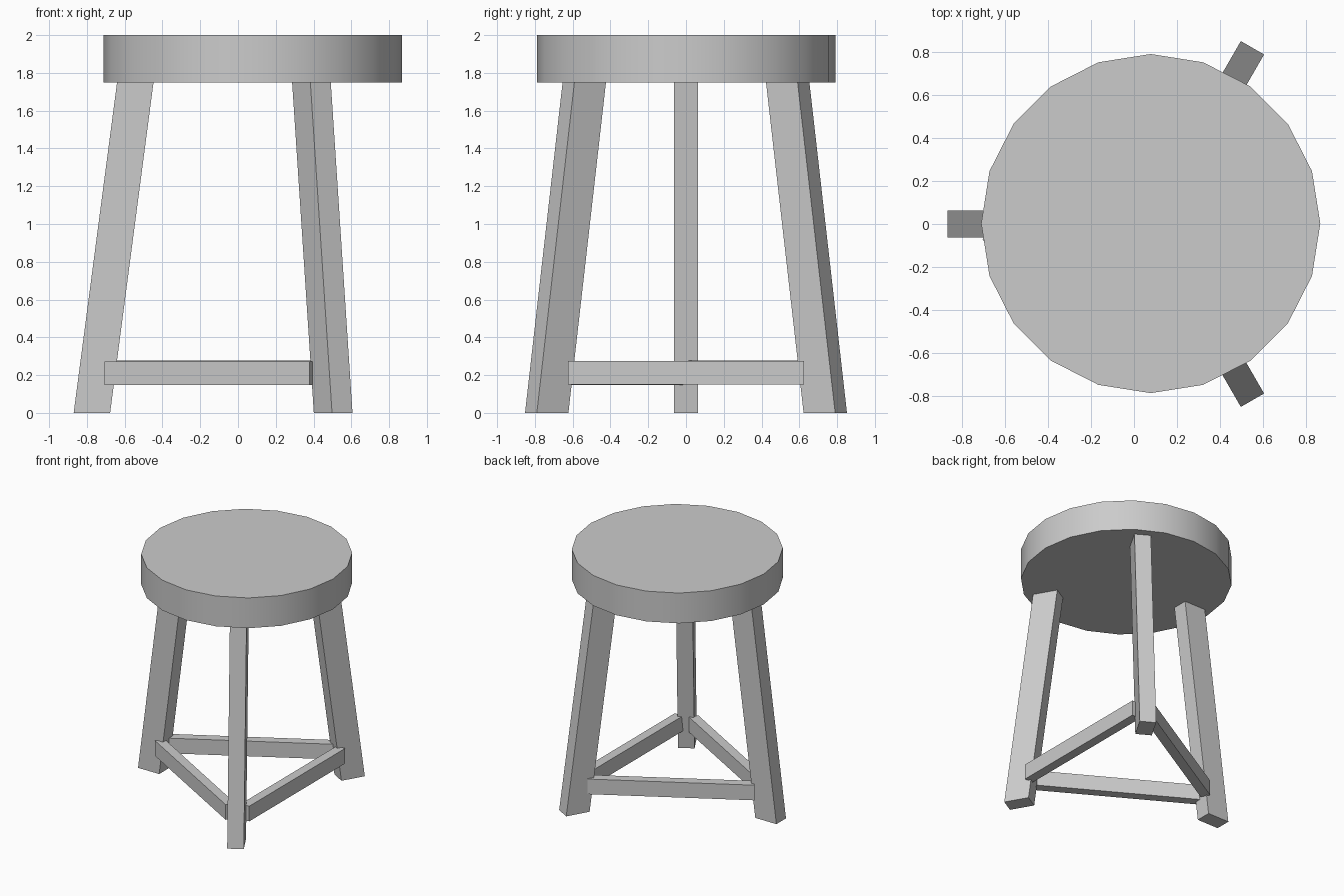
import bpy, bmesh
from math import radians
from mathutils import Matrix, Vector

if "Cube" in bpy.data.objects:
    bpy.data.objects.remove(bpy.data.objects["Cube"])

CX = 0.078  # axis of the stool


def prism(name, bottom, top):
    """Solid between two matching four-point loops."""
    bm = bmesh.new()
    b = [bm.verts.new(p) for p in bottom]
    t = [bm.verts.new(p) for p in top]
    bm.faces.new(b)
    bm.faces.new(t)
    for i in range(4):
        j = (i + 1) % 4
        bm.faces.new((b[i], b[j], t[j], t[i]))
    bmesh.ops.recalc_face_normals(bm, faces=bm.faces)
    me = bpy.data.meshes.new(name)
    bm.to_mesh(me)
    bm.free()
    ob = bpy.data.objects.new(name, me)
    bpy.context.collection.objects.link(ob)
    return ob


def rect(x0, x1, half_y, z):
    return [Vector(p) for p in ((x0, -half_y, z), (x1, -half_y, z),
                                (x1, half_y, z), (x0, half_y, z))]


# Round seat, 20 sides
bpy.ops.mesh.primitive_cylinder_add(vertices=20, radius=0.79, depth=0.25,
                                    location=(CX, 0.002, 1.875),
                                    rotation=(0, 0, radians(90)))
seat = bpy.context.object
seat.name = "seat"
bpy.ops.object.shade_smooth_by_angle(angle=radians(30))

# Three splayed legs with level feet
for name, angle in (("left_leg", 180), ("back_leg", 60), ("front_leg", -60)):
    leg = prism(name, rect(0.755, 0.948, 0.0625, 0), rect(0.525, 0.718, 0.0625, 1.752))
    leg.matrix_world = Matrix.Translation((CX, 0, 0)) @ Matrix.Rotation(radians(angle), 4, 'Z')

# Three stretchers, set slightly unevenly between the legs
for name, x, y, z, angle in (("right_stretcher", 0.503, 0.0, 0.15, 0),
                             ("front_stretcher", -0.145, -0.355, 0.148, -120),
                             ("back_stretcher", -0.118, 0.359, 0.152, 120)):
    bar = prism(name, rect(-0.038, 0.038, 0.626, 0), rect(-0.038, 0.038, 0.626, 0.125))
    bar.matrix_world = Matrix.Translation((x, y, z)) @ Matrix.Rotation(radians(angle), 4, 'Z')
